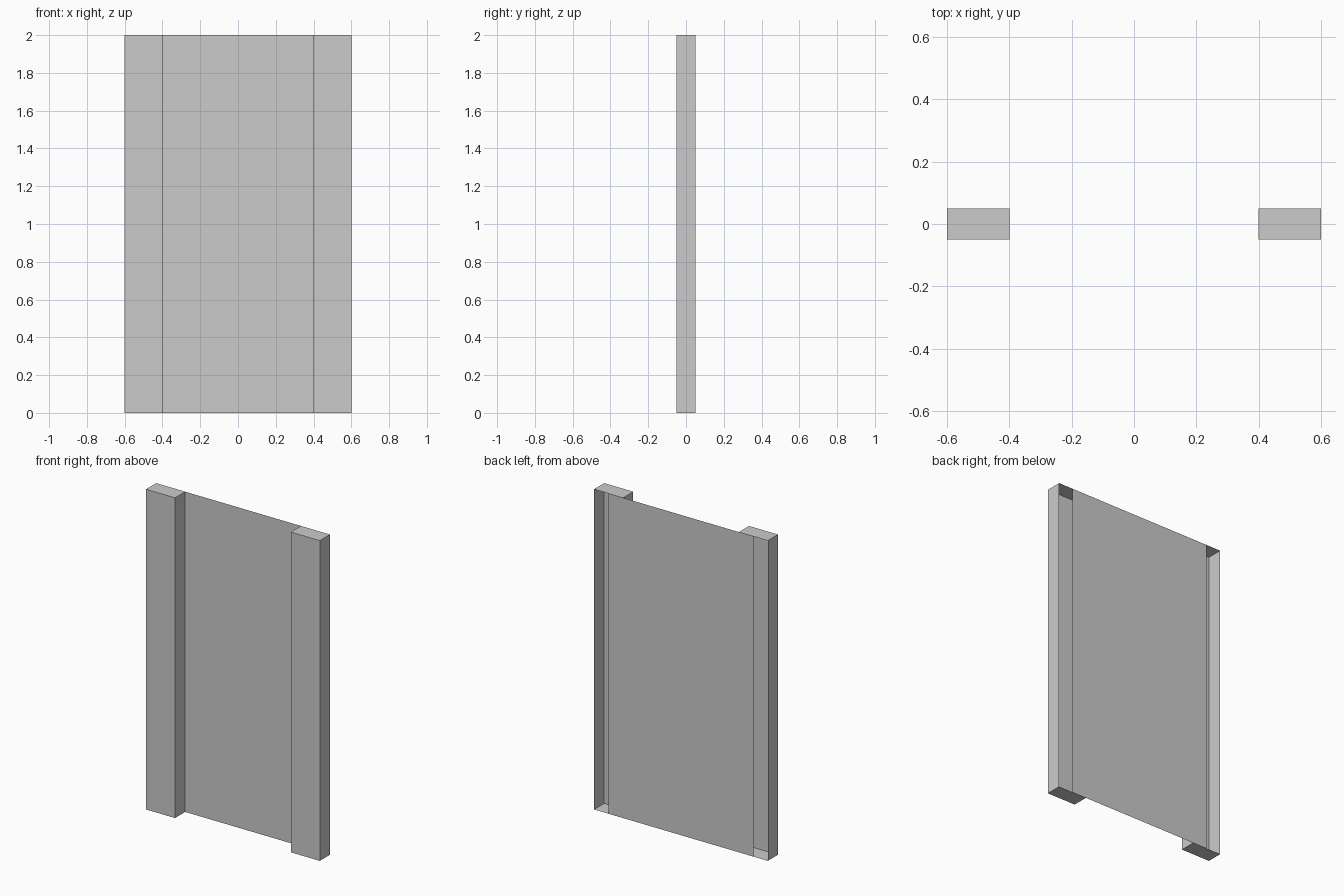
import bpy, bmesh
from math import pi
from mathutils import Matrix

if "Cube" in bpy.data.objects:
    bpy.data.objects.remove(bpy.data.objects["Cube"])

W, D, H = 0.2, 0.1, 2.0   # post width, depth, height


def make_object(name, bm):
    mesh = bpy.data.meshes.new(name)
    bm.to_mesh(mesh)
    bm.free()
    obj = bpy.data.objects.new(name, mesh)
    bpy.context.collection.objects.link(obj)
    return obj


# Side posts: boxes open at the back, mirrored to the other side
bm = bmesh.new()
bmesh.ops.create_cube(bm, size=1, matrix=Matrix.Translation((0.5, 0, H / 2))
                      @ Matrix.Diagonal((W, D, H, 1)))
back = [f for f in bm.faces if f.calc_center_median().y > D / 2 - 0.001]
bmesh.ops.delete(bm, geom=back, context='FACES_ONLY')
posts = make_object("side_posts", bm)
mirror = posts.modifiers.new("mirror", 'MIRROR')
mirror.use_mirror_merge = False

# Thin panel flush with the back, reaching halfway behind each post
bm = bmesh.new()
bmesh.ops.create_grid(bm, x_segments=1, y_segments=1, size=0.5,
                      matrix=Matrix.Translation((0, D / 2, H / 2))
                      @ Matrix.Rotation(pi / 2, 4, 'X')
                      @ Matrix.Diagonal((1, H, 1, 1)))
make_object("back_panel", bm)
